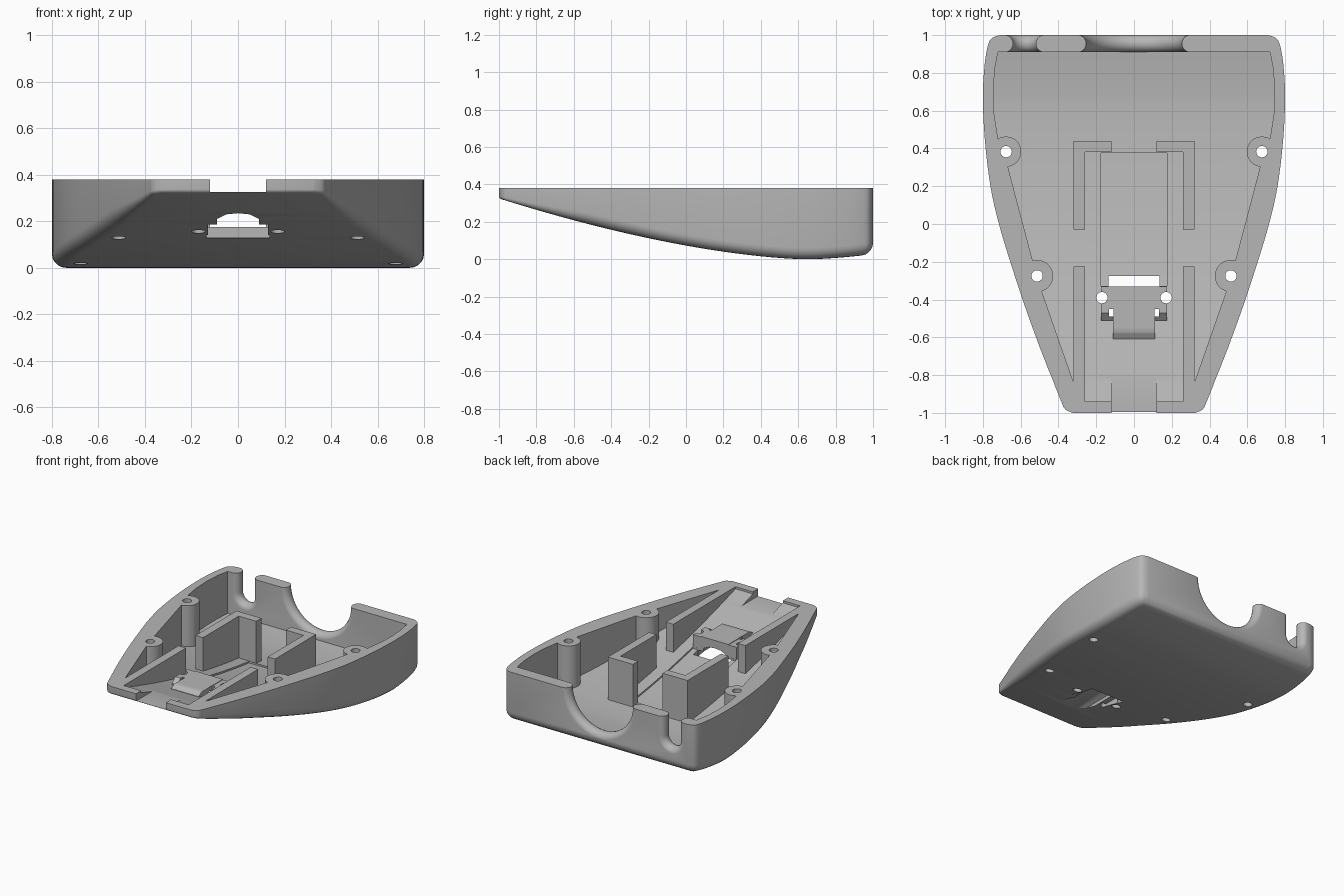
import bpy, bmesh, math
from mathutils import Vector

if "Cube" in bpy.data.objects:
    bpy.data.objects.remove(bpy.data.objects["Cube"], do_unlink=True)

RIM = 0.38
FLOOR = 0.058
ABOVE = 0.6

grey = bpy.data.materials.new("grey plastic")
grey.use_nodes = True
grey.diffuse_color = (0.47, 0.47, 0.47, 1)
grey.node_tree.nodes["Principled BSDF"].inputs["Base Color"].default_value = (0.47, 0.47, 0.47, 1)


def belly(y):
    """Height of the curved underside."""
    return 0.146 * abs(0.65 - y) ** 1.6


def finish(name, bm):
    bmesh.ops.recalc_face_normals(bm, faces=bm.faces)
    mesh = bpy.data.meshes.new(name)
    bm.to_mesh(mesh)
    bm.free()
    mesh.materials.append(grey)
    obj = bpy.data.objects.new(name, mesh)
    bpy.context.collection.objects.link(obj)
    return obj


def bridge(bm, rings):
    loops = [[bm.verts.new(p) for p in ring] for ring in rings]
    for a, b in zip(loops, loops[1:]):
        for i in range(len(a)):
            j = (i + 1) % len(a)
            bm.faces.new((a[i], a[j], b[j], b[i]))
    return loops


def loft(name, rings):
    bm = bmesh.new()
    loops = bridge(bm, rings)
    bm.faces.new(loops[0])
    bm.faces.new(loops[-1])
    return finish(name, bm)


def slab(name, rows, lift, steps=8):
    """Solid following the underside, through rows of (y, x0, x1, top)."""
    full = [Vector(rows[0])]
    for a, b in zip(rows, rows[1:]):
        full += [Vector(a).lerp(Vector(b), k / steps) for k in range(1, steps + 1)]
    return loft(name, [[(x0, y, belly(y) + lift), (x1, y, belly(y) + lift),
                        (x1, y, t), (x0, y, t)] for y, x0, x1, t in full])


def box(name, x0, x1, y0, y1, z0, z1):
    return loft(name, [[(x0, y, z0), (x1, y, z0), (x1, y, z1), (x0, y, z1)] for y in (y0, y1)])


def post(name, x, y, r, z0, z1):
    circle = [(x + r * math.cos(k * math.tau / 32), y + r * math.sin(k * math.tau / 32))
              for k in range(32)]
    return loft(name, [[(px, py, z) for px, py in circle] for z in (z0, z1)])


def subtract(target, cutter):
    mod = target.modifiers.new("cut", 'BOOLEAN')
    mod.operation = 'DIFFERENCE'
    mod.solver = 'EXACT'
    mod.object = cutter
    bpy.context.view_layer.objects.active = target
    bpy.ops.object.modifier_apply(modifier=mod.name)
    bpy.data.objects.remove(cutter, do_unlink=True)


def smooth_path(pts):
    """Catmull-Rom curve through the points."""
    p = [Vector(q) for q in pts]
    p = [p[0]] + p + [p[-1]]
    out = []
    for a, b, c, d in zip(p, p[1:], p[2:], p[3:]):
        for k in range(4):
            t = k / 4
            out.append(0.5 * (2 * b + (c - a) * t + (2 * a - 5 * b + 4 * c - d) * t * t
                              + (3 * b - a - 3 * c + d) * t ** 3))
    return out + [p[-1]]


# Outer shell: half outline from back to front, rounded into the curved underside
half = smooth_path([(0.71, 1), (0.75, 0.985), (0.772, 0.95), (0.79, 0.85), (0.8, 0.68),
                    (0.79, 0.45), (0.76, 0.2), (0.715, 0), (0.655, -0.2), (0.583, -0.42),
                    (0.5, -0.65), (0.425, -0.84), (0.385, -0.94), (0.365, -0.98), (0.325, -1)])


def mirrored(v):
    return Vector((-v.x, v.y))


ext = [mirrored(half[0])] + half + [mirrored(half[-1])]
normals = []
for a, b in zip(ext, ext[2:]):
    d = (b - a).normalized()
    normals.append(Vector((-d.y, d.x)))


def both_sides(pts):
    return pts + [(-x, y, z) for x, y, z in reversed(pts)]


rings = [both_sides([(p.x, p.y, RIM) for p in half])]
for k in range(6):
    a = k * math.pi / 10
    ring = []
    for p, n in zip(half, normals):
        r = min(0.06, 0.012 + 0.1 * (p.y + 1))
        q = p - n * r * (1 - math.cos(a))
        ring.append((q.x, q.y, belly(q.y) + r * (1 - math.sin(a))))
    rings.append(both_sides(ring))
bm = bmesh.new()
loops = bridge(bm, rings)
bm.faces.new(loops[0])
low = loops[-1]
for i in range(len(half) - 1):
    bm.faces.new((low[i], low[i + 1], low[-2 - i], low[-1 - i]))
shell = finish("case_shell", bm)

# Cavity
inner = [(0.91, 0.72), (0.82, 0.737), (0.7, 0.745), (0.58, 0.74), (0.45, 0.72), (0.3, 0.667),
         (-0.2, 0.535), (-0.36, 0.487), (-0.83, 0.323), (-0.84, 0.29), (-0.94, 0.29)]
cavity = slab("cavity_cutter", [(y, -x, x, 0.5) for y, x in inner], FLOOR, 6)

# Ribs and screw posts left standing inside the cavity
for s in (-1, 1):
    def rib(x0, x1, y0, y1):
        lo, hi = sorted((s * x0, s * x1))
        subtract(cavity, slab("rib", [(y0, lo, hi, ABOVE), (y1, lo, hi, ABOVE)], 0.03))
    rib(0.26, 0.32, -0.97, -0.225)
    rib(0.26, 0.32, -0.03, 0.41)
    rib(0.12, 0.32, 0.38, 0.44)
    for x, y, r in ((0.677, 0.383, 0.08), (0.513, -0.275, 0.085)):
        subtract(cavity, post("screw_post", s * x, y, r, belly(y) + 0.03, ABOVE))

# Raised clip on the floor
subtract(cavity, slab("clip_wings", [(-0.51, -0.175, 0.175, 0.255), (-0.47, -0.175, 0.175, 0.288),
                                     (-0.33, -0.175, 0.175, 0.288)], 0.03))
subtract(cavity, slab("clip_tab", [(-0.61, -0.11, 0.11, 0.272), (-0.575, -0.11, 0.11, 0.292),
                                   (-0.33, -0.11, 0.11, 0.292)], 0.03))
subtract(shell, cavity)

# Shallow channel between the ribs
subtract(shell, slab("channel_cutter", [(0.376, -0.175, 0.175, 0.25),
                                        (-0.329, -0.175, 0.175, 0.25)], FLOOR - 0.012, 24))

# Front notch, floor window and pocket under the clip
subtract(shell, box("notch_cutter", -0.12, 0.12, -1.1, -0.78, 0.327, ABOVE))
subtract(shell, box("window_cutter", -0.135, 0.135, -0.33, -0.275, -0.1, 0.33))
subtract(shell, box("pocket_cutter", -0.13, 0.13, -0.53, -0.3, -0.1, 0.187))
arch = [(-0.09, 0.1), (0.09, 0.1), (0.09, 0.21), (0.05, 0.23), (0, 0.235), (-0.05, 0.23), (-0.09, 0.21)]
subtract(shell, loft("arch_cutter", [[(x, y, z) for x, z in arch] for y in (-0.7, -0.31)]))

# Through holes
for s in (-1, 1):
    lo, hi = sorted((s * 0.108, s * 0.132))
    subtract(shell, box("clip_slot_cutter", lo, hi, -0.49, -0.45, -0.1, ABOVE))
    for x, y in ((0.677, 0.383), (0.513, -0.275), (0.17, -0.39)):
        subtract(shell, post("hole_cutter", s * x, y, 0.03, -0.1, ABOVE))


# Back openings with fully rounded edges
def opening(x, z, r):
    rows = [(0.86, r + 0.045)]
    for k in range(11):
        a = math.pi * (k / 10 - 0.5)
        rows.append((0.955 + 0.046 * math.sin(a), r + 0.045 * (1 - math.cos(a))))
    rows.append((1.06, r + 0.045))
    rings = []
    for y, rad in rows:
        arc = [math.pi * (1 + k / 24) for k in range(25)]
        rings.append([(x + rad * math.cos(t), y, z + rad * math.sin(t)) for t in arc]
                     + [(x + rad, y, ABOVE), (x - rad, y, ABOVE)])
    subtract(shell, loft("opening_cutter", rings))


opening(0, 0.38, 0.253)
opening(-0.58, 0.235, 0.06)

bpy.ops.object.select_all(action='DESELECT')
shell.select_set(True)
bpy.context.view_layer.objects.active = shell
bpy.ops.object.shade_smooth_by_angle(angle=math.radians(30))
